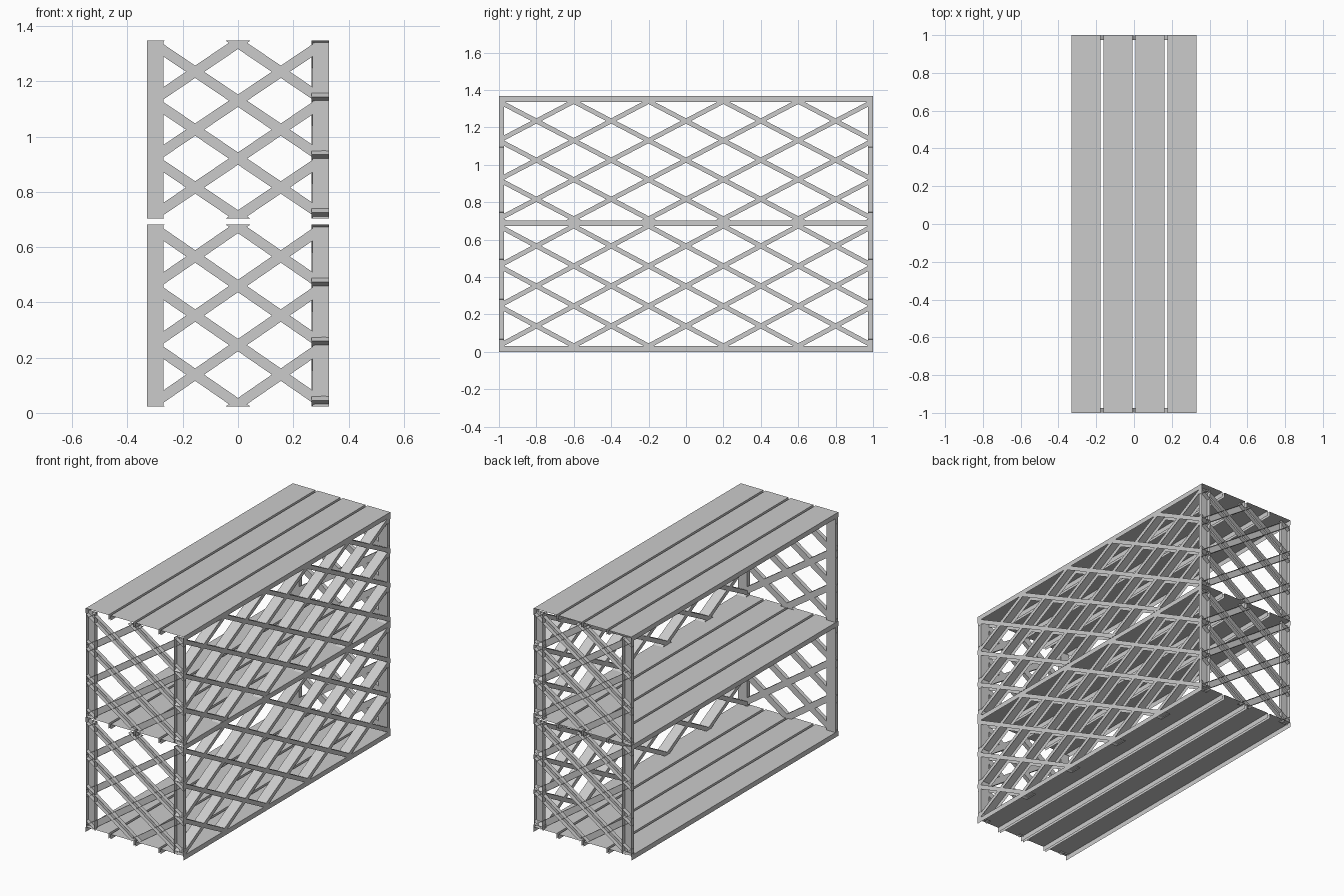
import bpy, bmesh
from mathutils import Vector as V

if "Cube" in bpy.data.objects:
    bpy.data.objects.remove(bpy.data.objects["Cube"])

X = V((1, 0, 0))
Y = V((0, 1, 0))
Z = V((0, 0, 1))
HX, HY = 0.33, 1.0        # half width and half length
DEPTH = 0.028             # lip depth of every channel
TIERS = [(0.0235, 0.681), (0.703, 1.347)]


def channel(bm, a, b, side, lip, width, depth):
    """Open thin-sheet channel: a web from a to b with two lips."""
    s, l = side * width / 2, lip * depth
    rows = [[bm.verts.new(p + o) for o in (-s + l, -s, s, s + l)] for p in (a, b)]
    for i in range(3):
        bm.faces.new((rows[0][i], rows[0][i + 1], rows[1][i + 1], rows[1][i]))


def clip(bm, point, normal):
    geom = bm.verts[:] + bm.edges[:] + bm.faces[:]
    bmesh.ops.bisect_plane(bm, geom=geom, plane_co=point, plane_no=normal,
                           dist=1e-6, clear_outer=True)


def finish(bm, name):
    me = bpy.data.meshes.new(name)
    bm.to_mesh(me)
    bm.free()
    ob = bpy.data.objects.new(name, me)
    bpy.context.collection.objects.link(ob)
    return ob


def lattice(name, axis, half, node_half, cols, z0, z1, make_bar):
    """Crossing diagonals over cols x 3 diamonds, trimmed to a rectangle."""
    bm = bmesh.new()
    n0, n1 = z0 + 0.008, z1 - 0.008
    du, dz = 2 * node_half / cols, (n1 - n0) / 3
    for sign in (1, -1):
        for k in range(-cols, 4):
            # diagonal starting at one side, k diamonds above the base
            start = axis * (-sign * node_half) + Z * (n0 + k * dz)
            d = axis * (sign * du) + Z * dz
            make_bar(bm, start - d * 0.3, start + d * (cols + 0.3), d.normalized())
    for pt, no in ((Z * z0, -Z), (Z * z1, Z), (axis * half, axis), (axis * -half, -axis)):
        clip(bm, pt, no)
    return finish(bm, name)


# Shelves: four folded planks each
gap = 0.0153
w = (2 * HX - 3 * gap) / 4
for name, z in (("bottom", 0.03), ("middle", 0.702), ("top", 1.367)):
    bm = bmesh.new()
    for i in range(4):
        c = X * (-HX + w / 2 + i * (w + gap)) + Z * z
        channel(bm, c - Y * HY, c + Y * HY, X, -Z, w, 0.03)
    finish(bm, name + "_shelf_planks")


# Back panel slat: broad web across x, lips folded down
def back_slat(bm, a, b, d):
    up = X.cross(d)
    if up.z < 0:
        up = -up
    o = X * 0.298 + up * 0.0125
    channel(bm, a + o, b + o, X, -up, 0.064, 0.025)


for tier, (z0, z1) in zip(("lower", "upper"), TIERS):
    lattice(tier + "_back_lattice", Y, HY, HY, 5, z0, z1, back_slat)
    for end, sy in (("front", -1), ("rear", 1)):
        # End panel bar: web on the inside, lips folded outward
        def end_bar(bm, a, b, d):
            o = Y * sy * (HY - DEPTH + 0.002)
            channel(bm, a + o, b + o, Y.cross(d), Y * sy, 0.037, 0.025)

        lattice(f"{tier}_{end}_lattice", X, HX, 0.31, 2, z0, z1, end_bar)
        # Corner posts
        bm = bmesh.new()
        for sx in (-1, 1):
            p = X * sx * 0.299 + Y * sy * (HY - DEPTH)
            channel(bm, p + Z * z0, p + Z * z1, X, Y * sy, 0.06, DEPTH)
        finish(bm, f"{tier}_{end}_posts")
